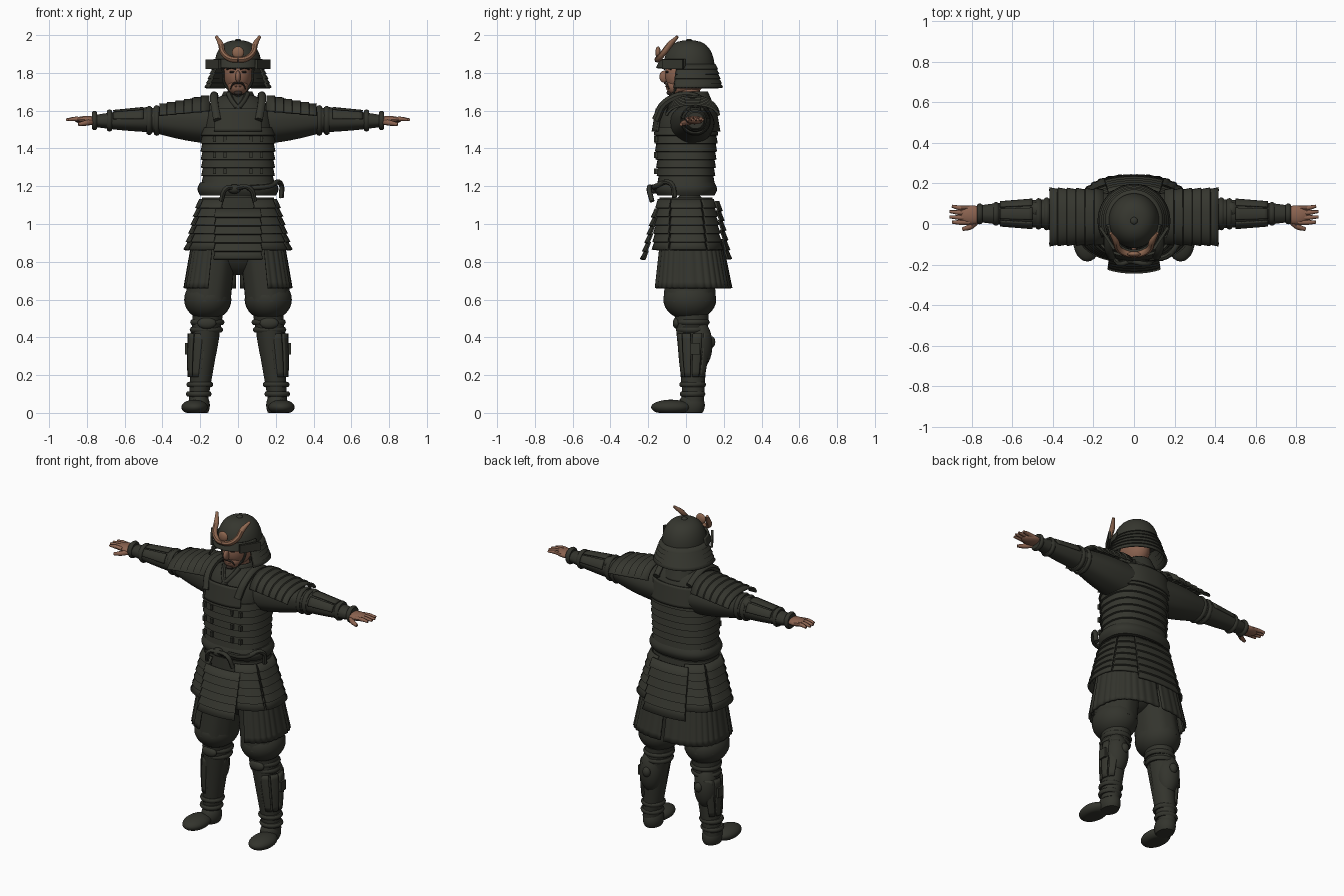
import bpy, bmesh, math
from mathutils import Matrix

if "Cube" in bpy.data.objects:
    bpy.data.objects.remove(bpy.data.objects["Cube"], do_unlink=True)


def material(name, red, green, blue):
    mat = bpy.data.materials.new(name)
    mat.use_nodes = True
    mat.diffuse_color = (red, green, blue, 1)
    mat.node_tree.nodes["Principled BSDF"].inputs["Base Color"].default_value = mat.diffuse_color
    return mat


ARMOUR = material("dark lacquer", .036, .037, .028)
CLOTH = material("dark cloth", .033, .034, .026)
SKIN = material("skin", .26, .125, .08)
COPPER = material("copper", .27, .135, .08)
HAIR = material("dark hair", .035, .025, .02)


def add_object(name, mesh, mat):
    mesh.materials.clear()
    mesh.materials.append(mat)
    mesh.shade_smooth()
    mesh.set_sharp_from_angle(angle=math.radians(45))
    obj = bpy.data.objects.new(name, mesh)
    bpy.context.scene.collection.objects.link(obj)
    return obj


def add_bmesh(name, bm, mat):
    mesh = bpy.data.meshes.new(name)
    bm.to_mesh(mesh)
    bm.free()
    return add_object(name, mesh, mat)


def between(first, last, steps=8, bulge=0):
    """Rings (position, u, v, radius u, radius v) blended from first to last."""
    rings = []
    for i in range(steps + 1):
        t = i / steps
        pos, u, v, ru, rv = (a + (b - a) * t for a, b in zip(first, last))
        swell = bulge * math.sin(math.pi * t)
        rings.append((pos, u, v, ru + swell, rv + swell))
    return rings


def strips(first, last, count, flare=.01):
    """Overlapping strips: each flares outward, then steps back in."""
    rings = []
    for top, bottom in zip(*(lambda r: (r, r[1:]))(between(first, last, count))):
        pos, u, v, ru, rv = (a * .07 + b * .93 for a, b in zip(top, bottom))
        rings += [top, (pos, u, v, ru + flare, rv + flare)]
    return rings


def dome(pos, u, v, ru, rv, height, steps=10):
    """Rings of a rounded, slightly full cap."""
    rings = []
    for i in range(steps):
        angle = math.pi / 2 * i / steps
        k = math.cos(angle) ** .7
        rings.append((pos + height * math.sin(angle), u, v, ru * k, rv * k))
    return rings


def loft(name, rings, mat, axis="z", arc=None, power=2.0, pleats=0, segments=40):
    """Closed skin through rings, or an open plate when an arc is given."""
    bm = bmesh.new()
    start, end = arc or (0, 360)
    count = segments + 1 if arc else segments
    loops = []
    for pos, u, v, ru, rv in rings:
        loop = []
        for i in range(count):
            angle = math.radians(start + (end - start) * i / segments)
            c, s = math.cos(angle), math.sin(angle)
            k = 1 + .012 * math.cos(pleats * angle) if pleats else 1
            pu = u + k * ru * math.copysign(abs(c) ** (2 / power), c)
            pv = v + k * rv * math.copysign(abs(s) ** (2 / power), s)
            loop.append(bm.verts.new((pu, pv, pos) if axis == "z" else (pos, pu, pv)))
        loops.append(loop)
    for low, high in zip(loops, loops[1:]):
        for i in range(segments):
            j = (i + 1) % count
            bm.faces.new((low[i], low[j], high[j], high[i]))
    if not arc:
        bm.faces.new(loops[0])
        bm.faces.new(loops[-1])
    bmesh.ops.recalc_face_normals(bm, faces=bm.faces)
    obj = add_bmesh(name, bm, mat)
    if arc:
        plate = obj.modifiers.new("thickness", "SOLIDIFY")
        plate.thickness = .012
        plate.offset = 0
    return obj


def band(name, pos, u, v, radius, axis="z"):
    half = .014
    rings = between((pos - half, u, v, radius, radius), (pos + half, u, v, radius, radius), 4, bulge=.008)
    return loft(name, rings, CLOTH, axis)


def cord(name, points, radius, mat, tip=1):
    curve = bpy.data.curves.new(name, "CURVE")
    curve.dimensions = "3D"
    curve.bevel_depth = radius
    curve.bevel_resolution = 2
    curve.resolution_u = 5
    curve.use_fill_caps = True
    line = curve.splines.new("BEZIER")
    line.bezier_points.add(len(points) - 1)
    for point, co in zip(line.bezier_points, points):
        point.co = co
        point.handle_left_type = point.handle_right_type = "AUTO"
    line.bezier_points[-1].radius = tip
    temp = bpy.data.objects.new(name, curve)
    mesh = bpy.data.meshes.new_from_object(temp)
    bpy.data.objects.remove(temp)
    return add_object(name, mesh, mat)


def box(name, centre, size, mat, turn=0):
    bm = bmesh.new()
    spin = Matrix.Rotation(math.radians(turn), 4, "Z")
    bmesh.ops.create_cube(bm, size=1, matrix=Matrix.Translation(centre) @ spin @ Matrix.Diagonal((*size, 1)))
    return add_bmesh(name, bm, mat)


def ball(name, centre, size, mat):
    """Ellipsoid, flattened where it would sink below the ground."""
    bm = bmesh.new()
    place = Matrix.Translation(centre) @ Matrix.Diagonal((*size, 1))
    bmesh.ops.create_uvsphere(bm, u_segments=24, v_segments=16, radius=1, matrix=place)
    for vert in bm.verts:
        vert.co.z = max(vert.co.z, 0)
    return add_bmesh(name, bm, mat)


def both(obj):
    """Keep the part as the left one and add its right twin."""
    twin = obj.copy()
    twin.data = obj.data.copy()
    twin.data.transform(Matrix.Scale(-1, 4, (1, 0, 0)))
    twin.data.flip_normals()
    base = obj.name
    obj.name, twin.name = "left_" + base, "right_" + base
    bpy.context.scene.collection.objects.link(twin)


# Shoes, shins and shin guards
both(ball("shoe_toe", (.23, -.08, .03), (.07, .105, .04), CLOTH))
both(ball("shoe_heel", (.205, .03, .04), (.056, .07, .07), CLOTH))
both(loft("shin", between((.06, .21, .04, .05, .055), (.52, .16, .03, .08, .09)), CLOTH))
both(ball("calf", (.19, .07, .36), (.07, .07, .13), CLOTH))
for middle in range(-150, 60, 40):
    both(loft("shin_splint", between((.19, .205, .04, .056, .06), (.42, .18, .045, .08, .085), bulge=.004),
              ARMOUR, arc=(middle - 16, middle + 16), segments=6))
for height in (.1, .15, .44, .48):
    both(band("leg_tie", height, .22 - .12 * height, .035, .054 + .06 * height))
both(box("shin_tab", (.27, .05, .34), (.02, .05, .06), ARMOUR))
both(ball("shin_knot", (.18, .135, .375), (.025, .02, .03), CLOTH))
both(ball("knee_plate", (.165, -.05, .475), (.05, .02, .03), ARMOUR))

# Baggy trousers and hips
both(ball("trouser_puff", (.16, .02, .6), (.125, .14, .11), CLOTH))
both(loft("trouser_leg", between((.59, .16, .02, .122, .138), (.95, .11, .02, .11, .12)), CLOTH, pleats=9))
ball("hips", (0, .02, .95), (.2, .13, .22), CLOTH)

# Long pleated thigh skirt, open at the front
both(loft("thigh_skirt", between((.92, 0, .02, .235, .165), (.66, 0, .03, .28, .208)),
          CLOTH, arc=(-62, 89), power=2.6, pleats=36, segments=80))

# Hanging waist armour in overlapping strips
for start, end in ((-72, -28), (-25, 25), (28, 68)):
    both(loft("tasset", strips((1.13, 0, 0, .2, .15), (.86, 0, .01, .275, .185), 6),
              ARMOUR, arc=(start, end), power=2.5, segments=14))
loft("tasset_lining", between((.9, 0, .01, .24, .165), (1.14, 0, 0, .19, .14)), CLOTH, power=2.5)
loft("front_tasset", strips((1.08, 0, -.11, .155, .05), (.81, 0, -.18, .165, .05), 6),
     ARMOUR, arc=(-138, -42))
loft("back_tasset", strips((1.12, 0, .12, .165, .05), (.81, 0, .18, .19, .05), 6),
     ARMOUR, arc=(42, 138))

# Belt with knot and loose ends
loft("belt", between((1.15, 0, 0, .2, .15), (1.22, 0, 0, .2, .15), bulge=.014), CLOTH, power=2.4)
ball("belt_knot", (-.02, -.17, 1.185), (.035, .028, .025), CLOTH)
for side in (-1, 1):
    cord("belt_end", [(-.02, -.18, 1.19), (.06 * side, -.195, 1.19), (.09 * side, -.18, 1.12)], .013, CLOTH)
cord("belt_loop", [(.05, -.165, 1.19), (.16, -.16, 1.2), (.225, -.08, 1.215), (.23, -.06, 1.14)], .014, CLOTH)

# Strip-built body armour with chest and back plates
loft("body_strips", strips((1.51, 0, 0, .192, .164), (1.21, 0, 0, .184, .142), 7), ARMOUR, power=2.5)
loft("chest", dome(1.49, 0, .01, .19, .165, height=.2), CLOTH, power=2.4)
for name, arc in (("breast_plate", (-124, -56)), ("back_plate", (35, 145))):
    loft(name, between((1.61, 0, 0, .19, .155), (1.49, 0, 0, .2, .176)), ARMOUR, arc=arc, power=2.4)
for row in range(3):
    for x in (.07, .125):
        both(box("lacing", (x, -.168 + x * .1, 1.28 + .085 * row), (.016, .016, .03), ARMOUR))
both(cord("shoulder_strap", [(.11, -.16, 1.55), (.125, -.11, 1.64), (.125, .02, 1.68), (.115, .13, 1.62)],
          .022, ARMOUR))
loft("collar", between((1.63, 0, .03, .105, .11), (1.7, 0, .03, .07, .08)), CLOTH, arc=(-66, 246))
both(cord("collar_fold", [(.05, -.06, 1.69), (.03, -.1, 1.65), (-.01, -.14, 1.6)], .014, CLOTH))

# Sleeves, forearm guards and shoulder guards
elbow = (.45, .05, 1.55, .07, .065)
both(loft("upper_sleeve", between((.1, .03, 1.53, .12, .11), elbow, bulge=.01), CLOTH, "x", pleats=7))
both(loft("lower_sleeve", between(elbow, (.77, .05, 1.545, .04, .03), bulge=.004), CLOTH, "x", pleats=7))
for x in (.43, .47, .68, .76):
    both(band("arm_tie", x, .05, 1.548, .112 - .09 * x, "x"))
for middle in (30, 90, 150):
    both(loft("forearm_splint", between((.5, .05, 1.55, .07, .064), (.66, .05, 1.55, .057, .048)),
              ARMOUR, "x", arc=(middle - 24, middle + 24), segments=8))
both(ball("elbow_plate", (.48, .07, 1.585), (.035, .04, .035), ARMOUR))
both(loft("shoulder_guard", strips((.15, .035, 1.55, .135, .125), (.42, .035, 1.54, .14, .085), 6, flare=.007),
          ARMOUR, "x", arc=(18, 162), power=2.4))

# Hands
both(ball("palm", (.8, .045, 1.55), (.065, .047, .022), SKIN))
for i in range(4):
    y = .08 - .024 * i
    reach = .915 - .012 * abs(i - 1.5)
    both(cord("finger", [(.81, y, 1.552), (.86, y, 1.556), (reach, y * 1.1, 1.552)], .012, SKIN, tip=.6))
both(cord("thumb", [(.77, .02, 1.54), (.805, -.012, 1.535), (.845, -.026, 1.527)], .015, SKIN, tip=.6))

# Neck, head and face
loft("neck", between((1.62, 0, .02, .06, .065), (1.74, 0, .01, .052, .058)), SKIN)
ball("head", (0, 0, 1.79), (.078, .112, .11), SKIN)
ball("jaw", (0, -.045, 1.73), (.056, .062, .05), SKIN)
ball("nose", (0, -.115, 1.78), (.014, .026, .032), SKIN)
both(ball("eye", (.03, -.1, 1.805), (.016, .009, .006), HAIR))
both(cord("eyebrow", [(.012, -.114, 1.82), (.035, -.104, 1.827), (.058, -.08, 1.82)], .005, HAIR))
both(cord("moustache", [(0, -.112, 1.747), (.025, -.104, 1.742), (.04, -.09, 1.715)], .006, HAIR, tip=.5))
ball("lips", (0, -.102, 1.73), (.02, .008, .006), SKIN)
ball("chin_beard", (0, -.085, 1.695), (.022, .018, .014), HAIR)
both(cord("chin_cord", [(.08, -.03, 1.82), (.07, -.05, 1.74), (0, -.07, 1.675)], .007, CLOTH))

# Helmet: bowl, flared neck guard, brim and turned-back wings
loft("helmet_bowl", dome(1.83, 0, .016, .125, .135, height=.142), ARMOUR)
ball("helmet_finial", (0, .016, 1.97), (.018, .018, .01), ARMOUR)
loft("neck_guard", strips((1.845, 0, .016, .122, .135), (1.72, 0, .016, .168, .17), 5, flare=.007),
     ARMOUR, arc=(-28, 208))
loft("helmet_brim", between((1.825, 0, .01, .132, .163), (1.872, 0, .01, .124, .142)), ARMOUR, arc=(-175, -5))
both(box("turned_wing", (.132, -.07, 1.845), (.014, .13, .05), ARMOUR, turn=-33))

# Copper crest
both(cord("crest_horn", [(0, -.152, 1.87), (.04, -.145, 1.875), (.078, -.12, 1.905), (.09, -.085, 1.95),
                         (.115, -.045, 1.992)], .016, COPPER, tip=.5))
ball("crest_disc", (0, -.148, 1.908), (.032, .014, .032), COPPER)
